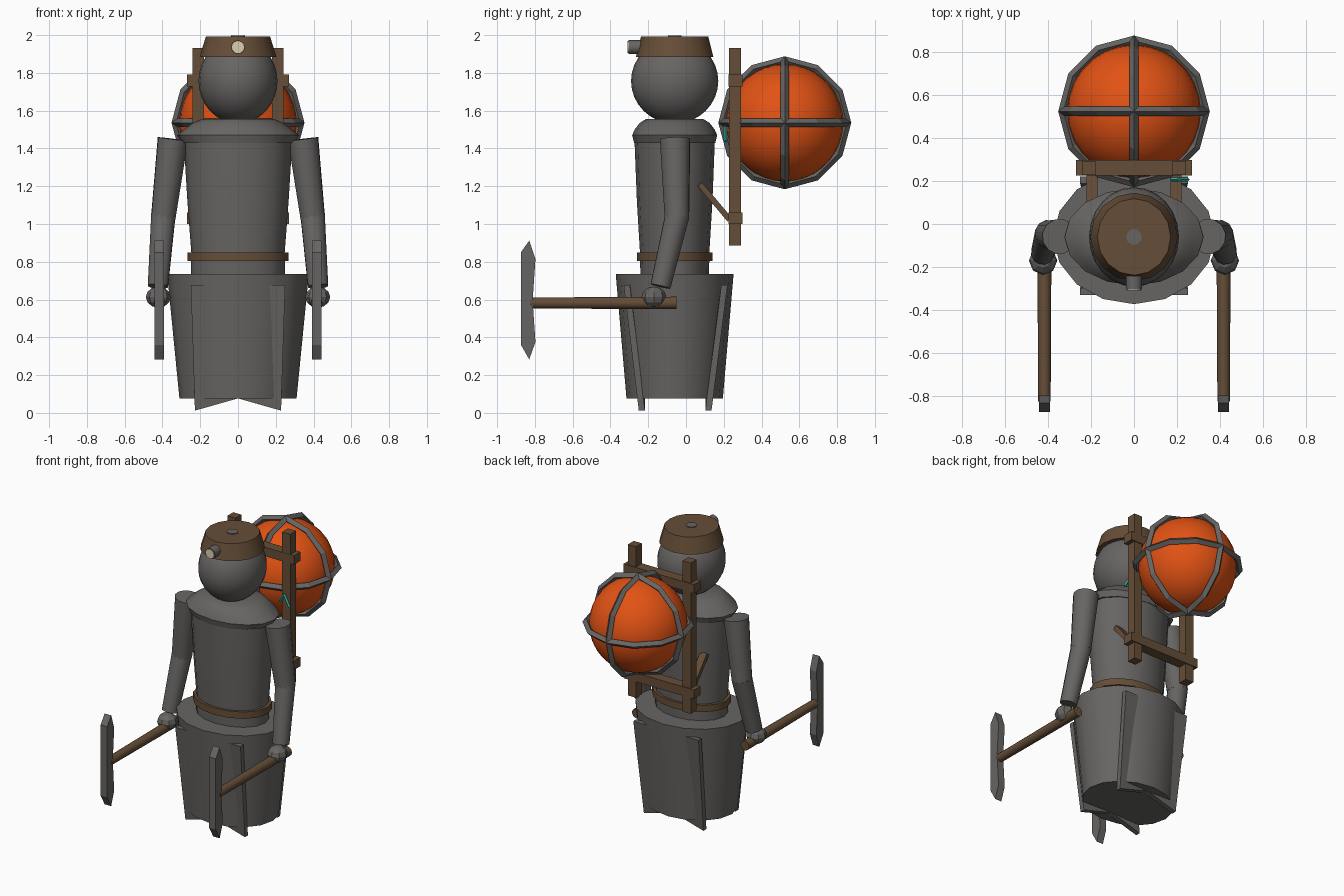
import bpy, bmesh, math
from mathutils import Vector, Matrix

if "Cube" in bpy.data.objects:
    bpy.data.objects.remove(bpy.data.objects["Cube"], do_unlink=True)


def material(name, rgb):
    m = bpy.data.materials.new(name)
    m.use_nodes = True
    m.diffuse_color = (*rgb, 1)
    m.node_tree.nodes["Principled BSDF"].inputs["Base Color"].default_value = (*rgb, 1)
    return m


GREY = material("dark grey", (0.135, 0.13, 0.125))
BROWN = material("leather brown", (0.13, 0.075, 0.038))
ORANGE = material("glowing orange", (0.76, 0.085, 0.007))
CREAM = material("lamp cream", (0.72, 0.63, 0.42))
TEAL = material("teal", (0.03, 0.5, 0.43))
CY = -0.06  # body axis in y


def finish(name, bm, mat, smooth=True):
    bmesh.ops.recalc_face_normals(bm, faces=bm.faces[:])
    me = bpy.data.meshes.new(name)
    bm.to_mesh(me)
    bm.free()
    me.materials.append(mat)
    ob = bpy.data.objects.new(name, me)
    bpy.context.collection.objects.link(ob)
    if smooth:
        bpy.ops.object.select_all(action='DESELECT')
        ob.select_set(True)
        bpy.context.view_layer.objects.active = ob
        bpy.ops.object.shade_smooth_by_angle(angle=math.radians(32))
    return ob


def lathe(name, profile, mat, sides=16):
    """Stack of elliptical rings (rx, ry, z) around the body axis."""
    bm = bmesh.new()
    rings = []
    for rx, ry, z in profile:
        angles = [math.tau * i / sides for i in range(sides)]
        rings.append([bm.verts.new((rx * math.cos(a), CY + ry * math.sin(a), z)) for a in angles])
    for low, high in zip(rings, rings[1:]):
        for i in range(sides):
            j = (i + 1) % sides
            bm.faces.new((low[i], low[j], high[j], high[i]))
    bm.faces.new(rings[0])
    bm.faces.new(rings[-1])
    return finish(name, bm, mat)


def rod(name, a, b, r1, r2, mat, sides=12):
    a, b = Vector(a), Vector(b)
    d = b - a
    bm = bmesh.new()
    turn = d.to_track_quat('Z', 'Y').to_matrix().to_4x4()
    bmesh.ops.create_cone(bm, cap_ends=True, segments=sides, radius1=r1, radius2=r2,
                          depth=d.length, matrix=Matrix.Translation((a + b) / 2) @ turn)
    return finish(name, bm, mat, sides > 4)


def ball(name, centre, radii, mat, u=24, v=16):
    bm = bmesh.new()
    bmesh.ops.create_uvsphere(bm, u_segments=u, v_segments=v, radius=1,
                              matrix=Matrix.Translation(centre) @ Matrix.Diagonal((*radii, 1)))
    return finish(name, bm, mat, u > 8)


def box(name, centre, size, mat, tilt_x=0, tilt_y=0):
    bm = bmesh.new()
    turn = Matrix.Rotation(tilt_x, 4, 'X') @ Matrix.Rotation(tilt_y, 4, 'Y')
    bmesh.ops.create_cube(bm, size=1, matrix=Matrix.Translation(centre) @ turn
                          @ Matrix.Diagonal((*size, 1)))
    return finish(name, bm, mat, False)


def prism(name, outline, offset, mat):
    """Flat outline extruded along an offset vector."""
    bm = bmesh.new()
    f = bm.faces.new([bm.verts.new(p) for p in outline])
    new = bmesh.ops.extrude_face_region(bm, geom=[f])["geom"]
    bmesh.ops.translate(bm, vec=offset, verts=[g for g in new if isinstance(g, bmesh.types.BMVert)])
    return finish(name, bm, mat, False)


# Body
lathe("skirt", [(0.31, 0.255, 0.075), (0.375, 0.312, 0.735)], GREY)
lathe("waist", [(0.25, 0.18, 0.7), (0.25, 0.185, 0.85)], GREY)
lathe("torso", [(0.245, 0.182, 0.82), (0.268, 0.2, 1.12), (0.288, 0.213, 1.45)], GREY)
lathe("belt", [(0.268, 0.2, 0.803), (0.268, 0.2, 0.85)], BROWN)
lathe("collar", [(0.3, 0.215, 1.43), (0.322, 0.225, 1.47), (0.285, 0.212, 1.5),
                 (0.24, 0.185, 1.535), (0.19, 0.15, 1.557)], GREY)

# Head, cap and lamp
ball("head", (0, CY, 1.757), (0.209, 0.231, 0.225), GREY)
lathe("cap", [(0.203, 0.205, 1.885), (0.17, 0.178, 1.993)], BROWN)
lathe("cap_button", [(0.036, 0.036, 1.98), (0.036, 0.036, 1.998)], GREY)
rod("lamp_housing", (0, -0.2, 1.936), (0, -0.305, 1.936), 0.037, 0.037, GREY)
rod("lamp_lens", (0, -0.3, 1.936), (0, -0.309, 1.936), 0.032, 0.032, CREAM)

# Arms, hands and picks
for side, s in (("left", 1), ("right", -1)):
    elbow = (s * 0.395, -0.045, 1.05)
    rod(side + "_upper_arm", (s * 0.345, -0.058, 1.45), (s * 0.396, -0.048, 1.03), 0.082, 0.066, GREY)
    ball(side + "_elbow", elbow, (0.064, 0.062, 0.062), GREY, 12, 8)
    rod(side + "_forearm", elbow, (s * 0.424, -0.135, 0.67), 0.066, 0.055, GREY)
    ball(side + "_hand", (s * 0.422, -0.17, 0.613), (0.066, 0.066, 0.056), GREY, 8, 6)
    x = s * 0.416
    rod(side + "_pick_handle", (x, -0.05, 0.582), (x, -0.825, 0.582), 0.033, 0.029, BROWN)
    outline = [(-0.83, 0.912), (-0.874, 0.85), (-0.874, 0.36), (-0.83, 0.283),
               (-0.797, 0.375), (-0.812, 0.595), (-0.797, 0.815)]
    prism(side + "_pick_blade", [(x - 0.025, y, z) for y, z in outline], (0.05, 0, 0), GREY)

    # Tilted coat panels that break through the skirt near its corners
    for end, top, low, thick in (("front", -0.33, -0.25, 0.033), ("back", 0.22, 0.135, -0.033)):
        prism(f"{side}_{end}_coat_panel",
              [(s * 0.25, top, 0.677), (0, top, 0.677), (0, low, 0.077), (s * 0.228, low, 0.012)],
              (0, thick, 0), GREY)

    # Pack frame posts and struts
    box(side + "_frame_post", (s * 0.21, 0.26, 1.408), (0.062, 0.064, 1.046), BROWN)
    box(side + "_frame_strut", (s * 0.195, 0.152, 1.117), (0.05, 0.03, 0.245), BROWN,
        tilt_x=math.radians(40))

for name, z in (("upper", 1.76), ("lower", 1.03)):
    box(name + "_frame_crossbar", (0, 0.262, z), (0.54, 0.072, 0.062), BROWN)

# Orange globe and its three-ring cage
GLOBE = Vector((0, 0.523, 1.536))
ball("globe", GLOBE, (0.31, 0.31, 0.31), ORANGE, 28, 18)
for name, turn in (("level", Matrix()), ("side", Matrix.Rotation(math.pi / 2, 4, 'Y')),
                   ("cross", Matrix.Rotation(math.pi / 2, 4, 'X'))):
    bm = bmesh.new()
    n, rows = 12, []
    for i in range(n):
        a = math.tau * i / n
        out = Vector((math.cos(a), math.sin(a), 0))
        section = ((0.352, 0), (0.328, 0.022), (0.305, 0), (0.328, -0.022))
        rows.append([bm.verts.new(GLOBE + turn @ (out * r + Vector((0, 0, h)))) for r, h in section])
    for i in range(n):
        p, q = rows[i], rows[(i + 1) % n]
        for k in range(4):
            bm.faces.new((p[k], q[k], q[(k + 1) % 4], p[(k + 1) % 4]))
    finish(name + "_cage_ring", bm, GREY, False)

# Small teal chevron behind the shoulder
peak = (0.208, 0.207, 1.515)
for name, foot in (("inner", (0.175, 0.207, 1.46)), ("outer", (0.25, 0.207, 1.437))):
    rod(name + "_chevron_bar", foot, peak, 0.009, 0.009, TEAL, 4)
